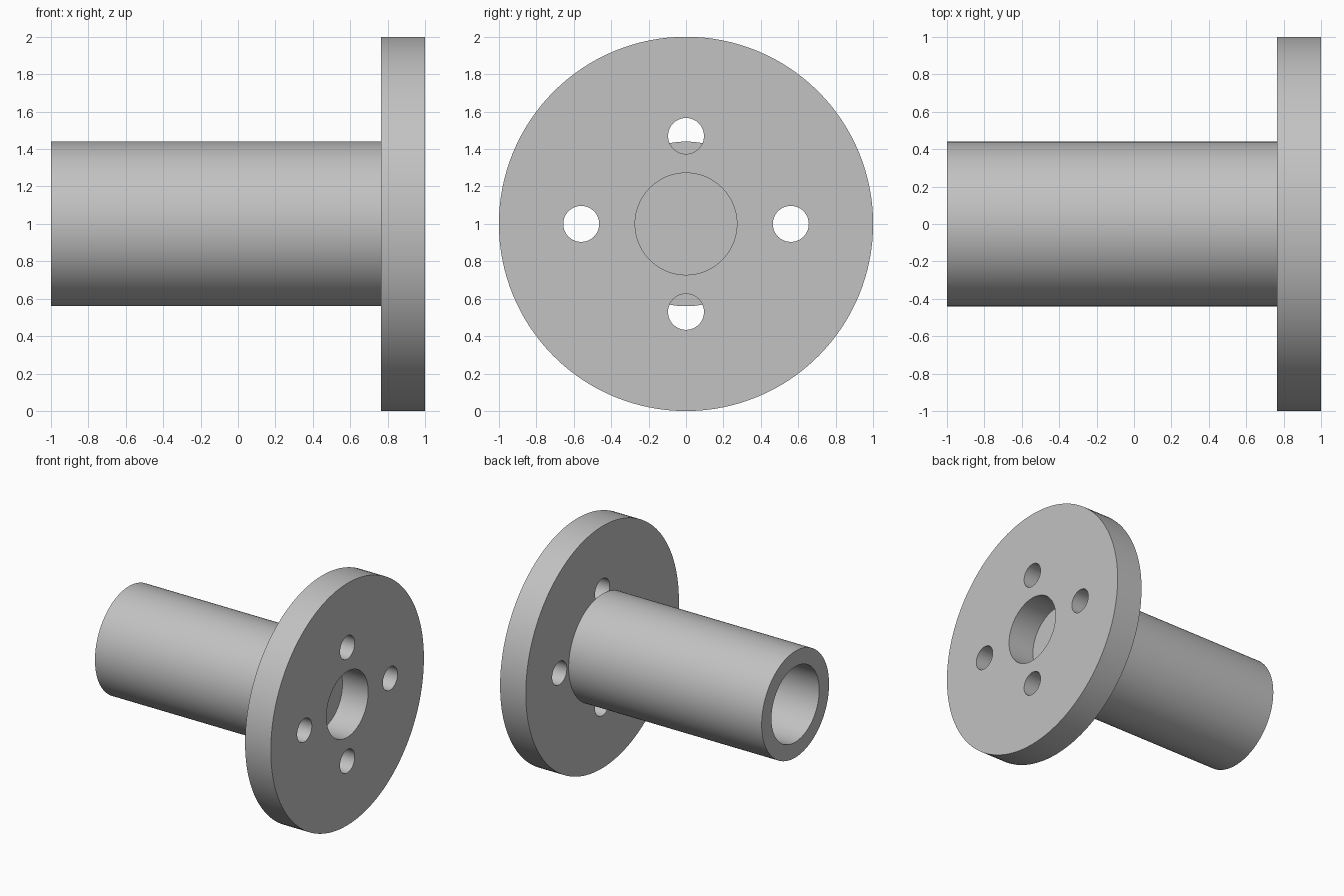
import bpy
from math import pi, radians

cube = bpy.data.objects.get("Cube")
if cube:
    bpy.data.objects.remove(cube, do_unlink=True)

steel = bpy.data.materials.new("grey_steel")
steel.use_nodes = True
colour = (0.54, 0.54, 0.54, 1)
steel.diffuse_color = colour
steel.node_tree.nodes["Principled BSDF"].inputs["Base Color"].default_value = colour

AXIS_Z = 1.0        # height of the shared axis
FLANGE_BACK = 0.765
OVERCUT = 0.1


def cylinder(name, radius, x0, x1, y=0, z=AXIS_Z, sides=128):
    """Cylinder along x, from x0 to x1."""
    bpy.ops.mesh.primitive_cylinder_add(
        vertices=sides, radius=radius, depth=x1 - x0,
        location=((x0 + x1) / 2, y, z), rotation=(0, pi / 2, 0))
    obj = bpy.context.object
    obj.name = name
    obj.data.materials.append(steel)
    return obj


def drill(obj, cutters):
    """Cut the holes, then drop the cutters and shade the round walls smooth."""
    for cutter in cutters:
        cutter.hide_render = True
        mod = obj.modifiers.new("hole", "BOOLEAN")
        mod.operation = "DIFFERENCE"
        mod.solver = "EXACT"
        mod.object = cutter
        bpy.ops.object.select_all(action="DESELECT")
        bpy.context.view_layer.objects.active = obj
        obj.select_set(True)
        bpy.ops.object.modifier_apply(modifier=mod.name)
        bpy.data.objects.remove(cutter, do_unlink=True)
    bpy.ops.object.shade_smooth_by_angle(angle=radians(30))


# Flange disc with a central recess and four bolt holes
flange = cylinder("flange", 1.0, FLANGE_BACK, 1.0)
holes = [cylinder("recess_cutter", 0.272, FLANGE_BACK - OVERCUT, 1 + OVERCUT)]
for y, z in ((0.56, 0), (-0.56, 0), (0, 0.47), (0, -0.47)):
    holes.append(cylinder("bolt_cutter", 0.096, FLANGE_BACK - OVERCUT, 1 + OVERCUT,
                          y, AXIS_Z + z, 64))
drill(flange, holes)

# Sleeve with a blind bore, its closed end forming the floor of the recess
sleeve = cylinder("sleeve", 0.44, -1.0, FLANGE_BACK)
drill(sleeve, [cylinder("bore_cutter", 0.312, -1 - OVERCUT, FLANGE_BACK - 0.13)])
